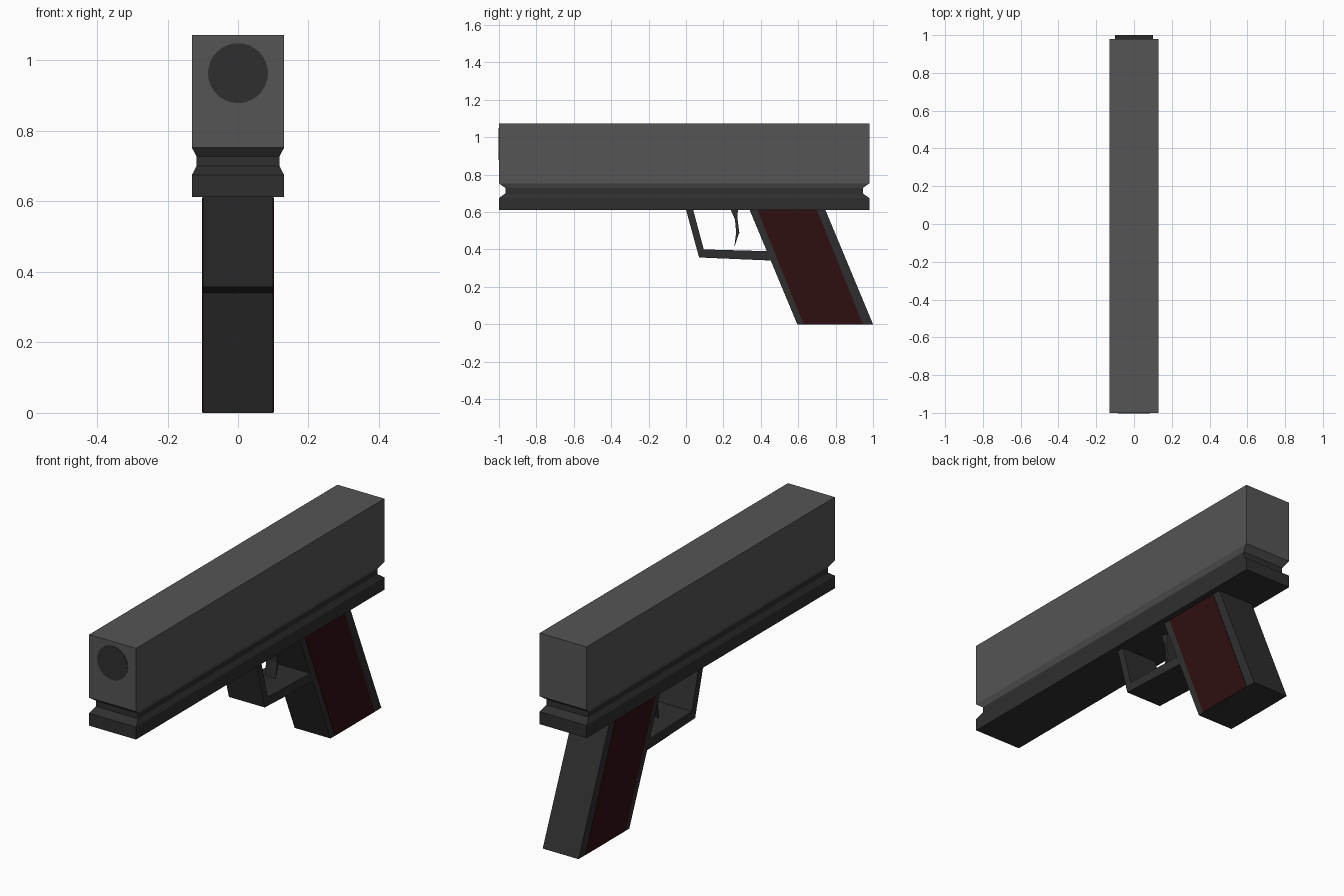
import bpy, bmesh, math
from mathutils import Matrix

if "Cube" in bpy.data.objects:
    bpy.data.objects.remove(bpy.data.objects["Cube"])


def material(name, rgb):
    m = bpy.data.materials.new(name)
    m.diffuse_color = (*rgb, 1.0)
    m.use_nodes = True
    m.node_tree.nodes["Principled BSDF"].inputs["Base Color"].default_value = m.diffuse_color
    return m


GREY = material("slide grey", (0.090, 0.090, 0.090))
DARK = material("frame dark grey", (0.028, 0.028, 0.028))
RED = material("grip dark red", (0.029, 0.0045, 0.005))


def finish(bm, name, mat):
    bmesh.ops.recalc_face_normals(bm, faces=bm.faces)
    mesh = bpy.data.meshes.new(name)
    bm.to_mesh(mesh)
    bm.free()
    mesh.materials.append(mat)
    obj = bpy.data.objects.new(name, mesh)
    bpy.context.collection.objects.link(obj)
    return obj


def loft(name, rings, mat):
    """Stack of rectangles (half width, y front, y back, z)."""
    bm = bmesh.new()
    loops = [[bm.verts.new(p) for p in
              ((-w, a, z), (w, a, z), (w, b, z), (-w, b, z))]
             for w, a, b, z in rings]
    for lo, hi in zip(loops, loops[1:]):
        for i in range(4):
            j = (i + 1) % 4
            bm.faces.new((lo[i], lo[j], hi[j], hi[i]))
    bm.faces.new(loops[0][::-1])
    bm.faces.new(loops[-1])
    return finish(bm, name, mat)


def prism(name, profile, x0, x1, mat):
    """Side profile of (y, z) points extruded across x."""
    bm = bmesh.new()
    a = [bm.verts.new((x0, y, z)) for y, z in profile]
    b = [bm.verts.new((x1, y, z)) for y, z in profile]
    bm.faces.new(a)
    bm.faces.new(b[::-1])
    for i in range(len(a)):
        j = (i + 1) % len(a)
        bm.faces.new((a[i], b[i], b[j], a[j]))
    return finish(bm, name, mat)


# Upper slide with chamfered underside
loft("slide", [(0.118, -0.965, 0.945, 0.728), (0.131, -1.0, 0.98, 0.753),
               (0.131, -1.0, 0.98, 1.072)], GREY)

# Lower frame rail with a waisted neck
loft("frame", [(0.131, -1.0, 0.98, 0.612), (0.131, -1.0, 0.98, 0.675),
               (0.118, -0.965, 0.945, 0.700), (0.118, -0.965, 0.945, 0.728)], DARK)

# Round muzzle disc on the front face
bm = bmesh.new()
bmesh.ops.create_cone(bm, cap_ends=True, segments=32, radius1=0.085, radius2=0.085,
                      depth=0.006,
                      matrix=Matrix.Translation((0, -0.9995, 0.964))
                      @ Matrix.Rotation(math.pi / 2, 4, 'X'))
finish(bm, "muzzle", DARK)

# Slanted grip and its red side panels
prism("grip", [(0.34, 0.612), (0.595, 0.0), (1.0, 0.0), (0.745, 0.612)], -0.1, 0.1, DARK)
panel = [(0.382, 0.611), (0.628, 0.001), (0.945, 0.001), (0.70, 0.611)]
for side, s in (("right", 1), ("left", -1)):
    prism("grip_panel_" + side, panel, s * 0.099, s * 0.102, RED)

# Bent guard strip and the trigger inside it
prism("trigger_guard", [(0.0, 0.613), (0.07, 0.357), (0.47, 0.34), (0.46, 0.39),
                        (0.095, 0.40), (0.038, 0.613)], -0.1, 0.1, DARK)
prism("trigger", [(0.238, 0.613), (0.262, 0.56), (0.268, 0.49), (0.258, 0.41),
                  (0.285, 0.49), (0.276, 0.56), (0.277, 0.613)], -0.03, 0.03, DARK)
